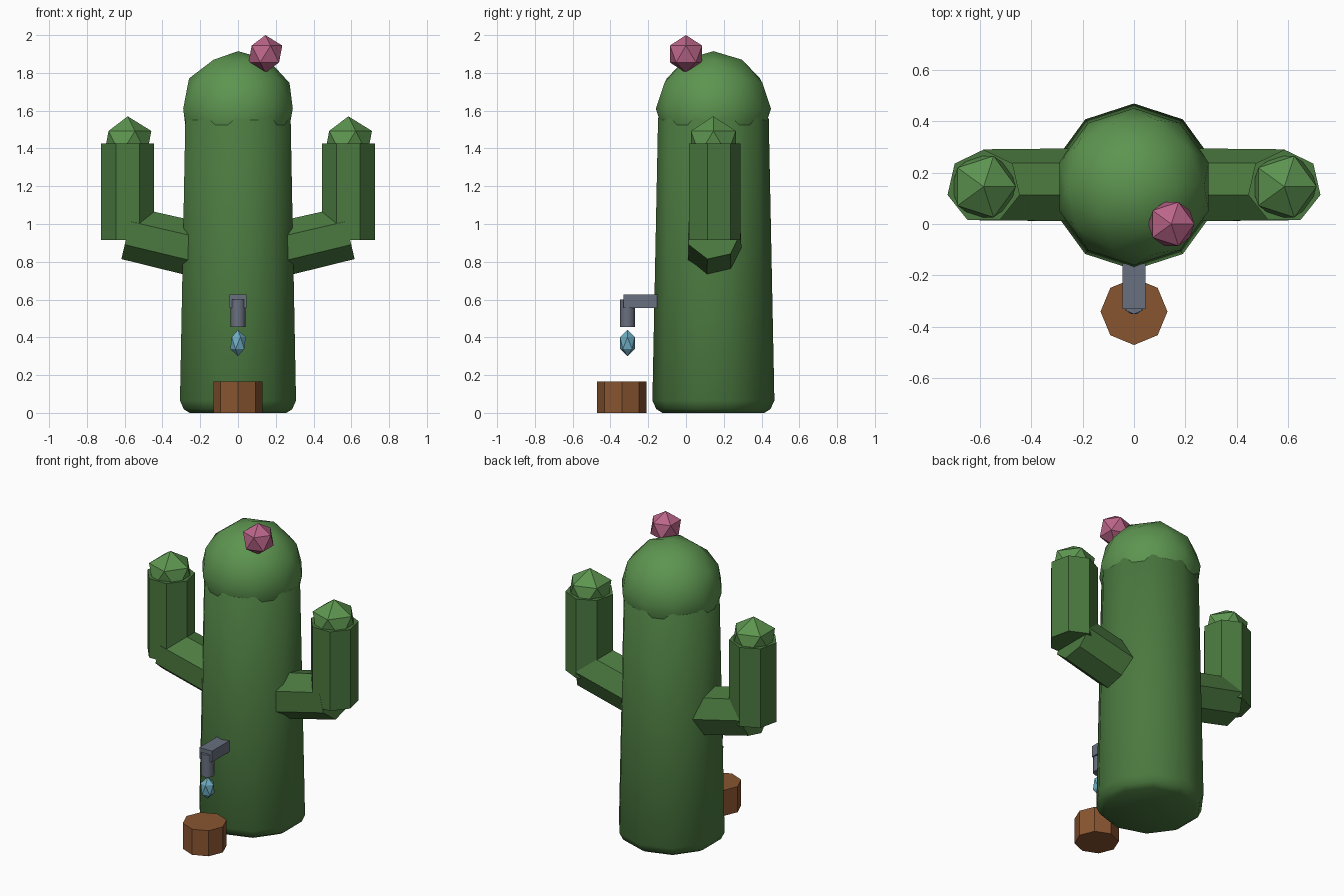
import bpy, bmesh, math
from mathutils import Vector, Matrix

if "Cube" in bpy.data.objects:
    bpy.data.objects.remove(bpy.data.objects["Cube"])

CY = 0.145  # y of the plant's axis


def material(name, rgb):
    m = bpy.data.materials.new(name)
    m.diffuse_color = (*rgb, 1)
    m.use_nodes = True
    m.node_tree.nodes["Principled BSDF"].inputs["Base Color"].default_value = m.diffuse_color
    return m


GREEN = material("green", (0.07, 0.19, 0.05))
LIGHT_GREEN = material("light_green", (0.11, 0.30, 0.08))
PINK = material("pink", (0.50, 0.13, 0.25))
METAL = material("metal", (0.14, 0.16, 0.21))
WATER = material("water", (0.16, 0.42, 0.55))
WOOD = material("wood", (0.25, 0.09, 0.03))


def finish(bm, name, mat, smooth=None):
    bmesh.ops.recalc_face_normals(bm, faces=bm.faces)
    me = bpy.data.meshes.new(name)
    bm.to_mesh(me)
    bm.free()
    me.materials.append(mat)
    ob = bpy.data.objects.new(name, me)
    bpy.context.collection.objects.link(ob)
    if smooth:
        bpy.ops.object.select_all(action='DESELECT')
        ob.select_set(True)
        bpy.context.view_layer.objects.active = ob
        bpy.ops.object.shade_smooth_by_angle(angle=math.radians(smooth))
    return ob


def turned(name, profile, sides, loc, mat, tilt=0, smooth=None):
    """Stack of n-gon rings (radius, height), first corner towards +y."""
    bm = bmesh.new()
    rings = []
    for r, z in profile:
        rings.append([bm.verts.new((r * math.sin(2 * math.pi * i / sides),
                                    r * math.cos(2 * math.pi * i / sides), z))
                      for i in range(sides)])
    for a, b in zip(rings, rings[1:]):
        for i in range(sides):
            j = (i + 1) % sides
            bm.faces.new((a[i], a[j], b[j], b[i]))
    bm.faces.new(rings[0])
    bm.faces.new(rings[-1])
    bm.transform(Matrix.Translation(loc) @ Matrix.Rotation(tilt, 4, 'Y'))
    return finish(bm, name, mat, smooth)


def ball(name, r, loc, mat, subdivisions=1, stretch=1, smooth=None):
    bm = bmesh.new()
    bmesh.ops.create_icosphere(bm, subdivisions=subdivisions, radius=r)
    bm.transform(Matrix.Translation(loc) @ Matrix.Diagonal((1, 1, stretch, 1)))
    return finish(bm, name, mat, smooth)


def box(name, low, high, mat):
    low, high = Vector(low), Vector(high)
    bm = bmesh.new()
    bmesh.ops.create_cube(bm, size=1)
    bm.transform(Matrix.Translation((low + high) / 2)
                 @ Matrix.Diagonal((*(high - low), 1)))
    return finish(bm, name, mat)


# Trunk with rounded foot, and its domed top
turned("trunk", [(0.27, 0), (0.302, 0.02), (0.323, 0.065), (0.293, 1.56), (0.25, 1.6)],
       10, (0, CY, 0), GREEN, smooth=50)
ball("trunk_dome", 0.305, (0, CY, 1.61), LIGHT_GREEN, subdivisions=2, smooth=50)

# Two arms: sloping branch, upright, cap
for side, label in ((-1, "left"), (1, "right")):
    start, end = Vector((side * 0.2, CY, 0.861)), Vector((side * 0.585, CY, 0.952))
    d = end - start
    turned(label + "_branch", [(0.149, 0), (0.145, d.length)], 7, start, GREEN,
           tilt=math.atan2(d.x, d.z))
    turned(label + "_upright", [(0.144, 0.915), (0.144, 1.425)], 7,
           (side * 0.584, CY, 0), GREEN)
    ball(label + "_cap", 0.14, (side * 0.584, CY, 1.43), LIGHT_GREEN)

# Flower on the dome
ball("flower", 0.1, (0.145, 0, 1.9), PINK)

# Tap, water drop and bucket
box("tap_pipe", (-0.045, -0.33, 0.555), (0.045, -0.05, 0.627), METAL)
turned("tap_spout", [(0.04, 0.455), (0.04, 0.6)], 8, (0, -0.31, 0), METAL, smooth=50)
ball("water_drop", 0.046, (0, -0.31, 0.37), WATER, stretch=1.52)
turned("bucket", [(0.13, 0), (0.13, 0.165)], 8, (0, -0.34, 0), WOOD)
